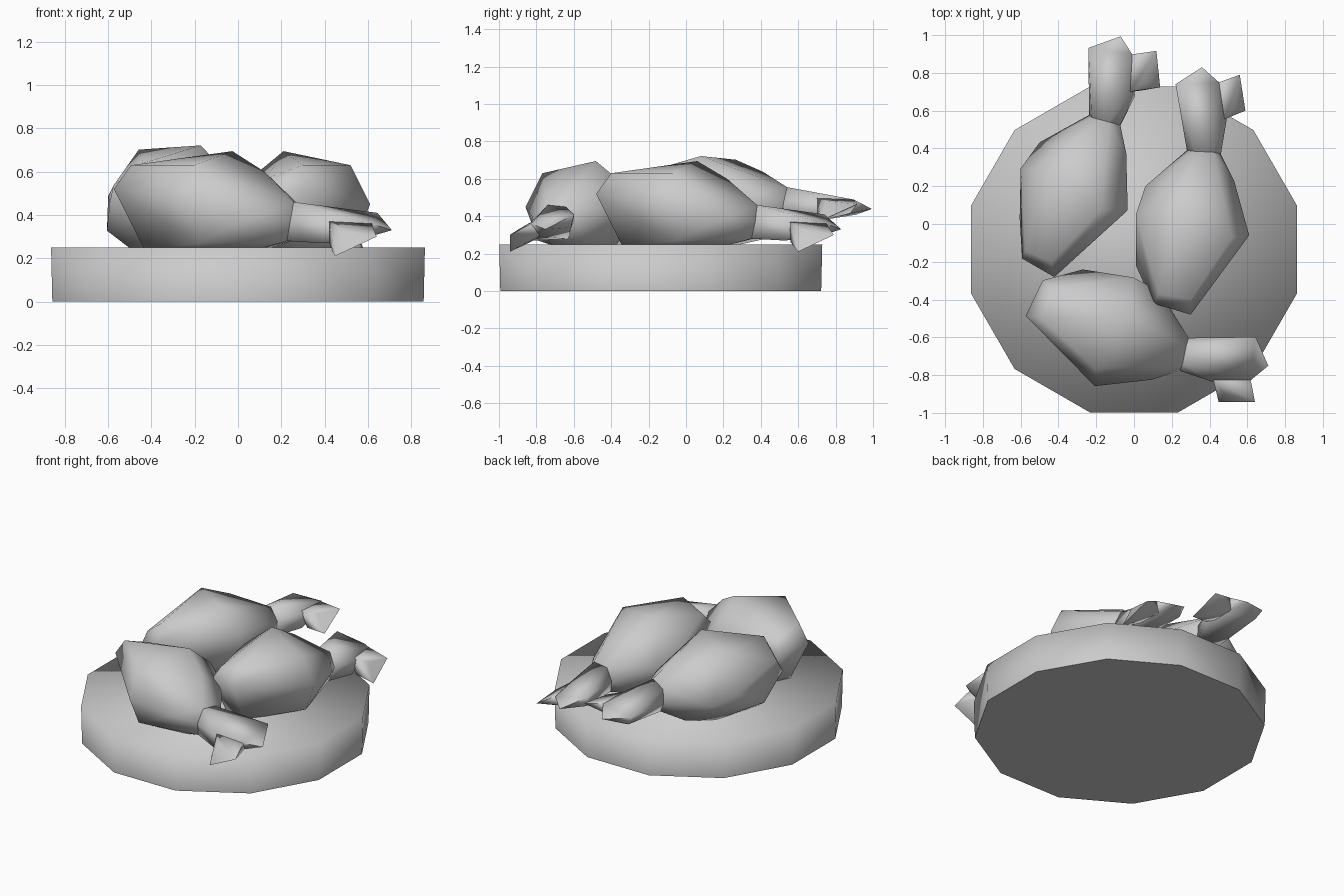
import bpy, bmesh
from math import radians
from mathutils import Matrix, Vector

if "Cube" in bpy.data.objects:
    bpy.data.objects.remove(bpy.data.objects["Cube"])


def finish(bm, name, angle):
    bmesh.ops.recalc_face_normals(bm, faces=bm.faces)
    for f in bm.faces:
        f.smooth = True
    for e in bm.edges:
        on_ground = all(abs(v.co.z) < 1e-4 for v in e.verts)
        e.smooth = e.calc_face_angle(0) < radians(angle) and not on_ground
    me = bpy.data.meshes.new(name)
    bm.to_mesh(me)
    bm.free()
    ob = bpy.data.objects.new(name, me)
    bpy.context.collection.objects.link(ob)
    return ob


PIVOT = Vector((0.37, 0.38, 0.37))  # centre of the ankle


def hull(name, points, matrix):
    bm = bmesh.new()
    for p in points:
        bm.verts.new(Vector(p) - PIVOT)
    bmesh.ops.convex_hull(bm, input=bm.verts[:])
    loose = [v for v in bm.verts if not v.link_faces]
    bmesh.ops.delete(bm, geom=loose, context='VERTS')
    ob = finish(bm, name, 85)
    ob.matrix_world = matrix
    return ob


# Plate: twelve-sided disc, shaded smoothly over the rim
bm = bmesh.new()
bmesh.ops.create_cone(
    bm, cap_ends=True, segments=12, radius1=0.888, radius2=0.894, depth=0.25,
    matrix=Matrix.Translation((0, -0.135, 0.125)) @ Matrix.Rotation(radians(15), 4, 'Z'))
finish(bm, "plate", 120)

# Drumstick cross-sections, from the thick end to the bone
end_cap = [(0.30, -0.48, 0.52), (0.10, -0.42, 0.50), (0.30, -0.40, 0.63),
           (0.13, -0.37, 0.57), (0.28, -0.34, 0.24), (0.12, -0.30, 0.25)]
belly = [(0.61, -0.06, 0.45), (0.52, -0.07, 0.63), (0.21, 0.06, 0.695),
         (0.01, 0.05, 0.53), (0.01, -0.22, 0.38), (0.54, -0.05, 0.27),
         (0.40, -0.08, 0.22), (0.13, 0.04, 0.24)]
shoulder = [(0.53, 0.23, 0.40), (0.27, 0.22, 0.60), (0.06, 0.20, 0.44),
            (0.20, 0.24, 0.25), (0.42, 0.24, 0.25)]
ankle = [(0.28, 0.39, 0.37), (0.46, 0.37, 0.37), (0.32, 0.385, 0.45),
         (0.42, 0.38, 0.46), (0.31, 0.36, 0.28), (0.43, 0.35, 0.28)]
left_knob = [(0.22, 0.74, 0.41), (0.36, 0.83, 0.33), (0.45, 0.75, 0.36),
             (0.24, 0.72, 0.34), (0.42, 0.70, 0.29),
             (0.49, 0.55, 0.36), (0.48, 0.53, 0.27)]
right_knob = [(0.45, 0.75, 0.36), (0.56, 0.79, 0.30), (0.59, 0.60, 0.21),
              (0.49, 0.56, 0.26), (0.48, 0.555, 0.37), (0.40, 0.62, 0.30),
              (0.54, 0.62, 0.33), (0.40, 0.72, 0.30)]

# Three drumsticks: ankle position, turn, roll
for side, pos, turn, roll in (
        ("right", (0.37, 0.38, 0.37), 0, 0),
        ("front", (0.265, -0.69, 0.37), -99, 0),
        ("left", (-0.155, 0.55, 0.455), -11, -17)):
    m = (Matrix.Translation(pos) @ Matrix.Rotation(radians(roll), 4, 'Y')
         @ Matrix.Rotation(radians(turn), 4, 'Z'))
    hull(side + "_drumstick_meat", end_cap + belly + shoulder + ankle, m)
    hull(side + "_drumstick_bone", ankle + left_knob, m)
    hull(side + "_drumstick_bone_knob", right_knob, m)
